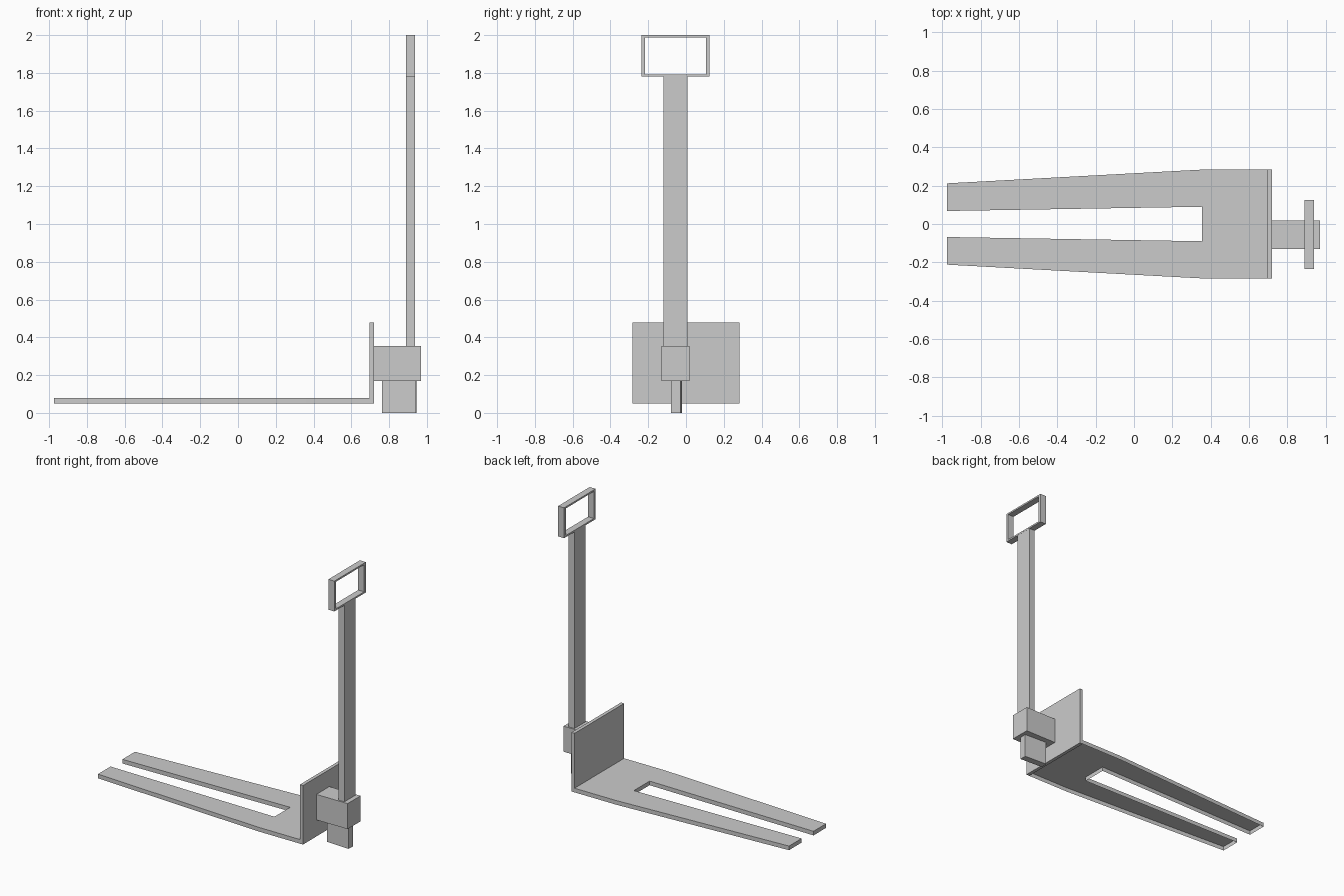
import bpy
import bmesh
from math import radians
from mathutils import Matrix, Vector

cube = bpy.data.objects.get("Cube")
if cube:
    bpy.data.objects.remove(cube, do_unlink=True)

# Single plain grey finish
grey = bpy.data.materials.new("light grey")
grey.use_nodes = True
grey.diffuse_color = (0.6, 0.6, 0.6, 1)
grey.node_tree.nodes["Principled BSDF"].inputs["Base Color"].default_value = (0.6, 0.6, 0.6, 1)


def finish(name, bm):
    mesh = bpy.data.meshes.new(name)
    bm.to_mesh(mesh)
    bm.free()
    mesh.materials.append(grey)
    obj = bpy.data.objects.new(name, mesh)
    bpy.context.collection.objects.link(obj)
    return obj


def box(name, low, high, turn=0):
    """Box between two corners, turned about its own vertical axis."""
    low, high = Vector(low), Vector(high)
    bm = bmesh.new()
    bmesh.ops.create_cube(bm, size=1)
    bmesh.ops.scale(bm, vec=high - low, verts=bm.verts)
    obj = finish(name, bm)
    obj.matrix_world = Matrix.Translation((low + high) / 2) @ Matrix.Rotation(radians(turn), 4, 'Z')
    return obj


# Tapered twin forks: a pressed top sheet with folded rims, open underneath
half = [(0.70, 0.284), (0.36, 0.284), (-0.975, 0.212), (-0.975, 0.068), (0.355, 0.09)]
outline = half + [(x, -y) for x, y in reversed(half)]
bm = bmesh.new()
top = bm.faces.new([bm.verts.new((x, y, 0.08)) for x, y in outline])
rim_edges = [e for e in bm.edges if min(v.co.x for v in e.verts) < 0.69]
rim = bmesh.ops.extrude_edge_only(bm, edges=rim_edges)["geom"]
bmesh.ops.translate(bm, vec=(0, 0, -0.03),
                    verts=[g for g in rim if isinstance(g, bmesh.types.BMVert)])
bmesh.ops.recalc_face_normals(bm, faces=bm.faces)
bm.normal_update()
if top.normal.z < 0:
    bmesh.ops.reverse_faces(bm, faces=bm.faces)
finish("forks", bm)

# Upright back plate, drive block, wheel and steering post
box("back_plate", (0.695, -0.284, 0.05), (0.72, 0.284, 0.478))
box("drive_block", (0.72, -0.13, 0.17), (0.97, 0.018, 0.355))
box("wheel_block", (0.763, -0.075, 0), (0.943, -0.025, 0.17), turn=-3)
box("steering_post", (0.89, -0.12, 0.355), (0.937, 0.007, 1.78))

# Rectangular grip: outer and inner rings bridged into a frame
bm = bmesh.new()
rings = []
for x in (0.89, 0.938):
    for inset_y, inset_z in ((0, 0), (0.019, 0.012)):
        y0, y1 = -0.236 + inset_y, 0.125 - inset_y
        z0, z1 = 1.78 + inset_z, 2 - inset_z
        rings.append([bm.verts.new((x, y, z)) for y, z in ((y0, z0), (y1, z0), (y1, z1), (y0, z1))])
for a, b in ((0, 1), (1, 3), (3, 2), (2, 0)):
    for i in range(4):
        j = (i + 1) % 4
        bm.faces.new((rings[a][i], rings[a][j], rings[b][j], rings[b][i]))
bmesh.ops.recalc_face_normals(bm, faces=bm.faces)
finish("handle_frame", bm)
